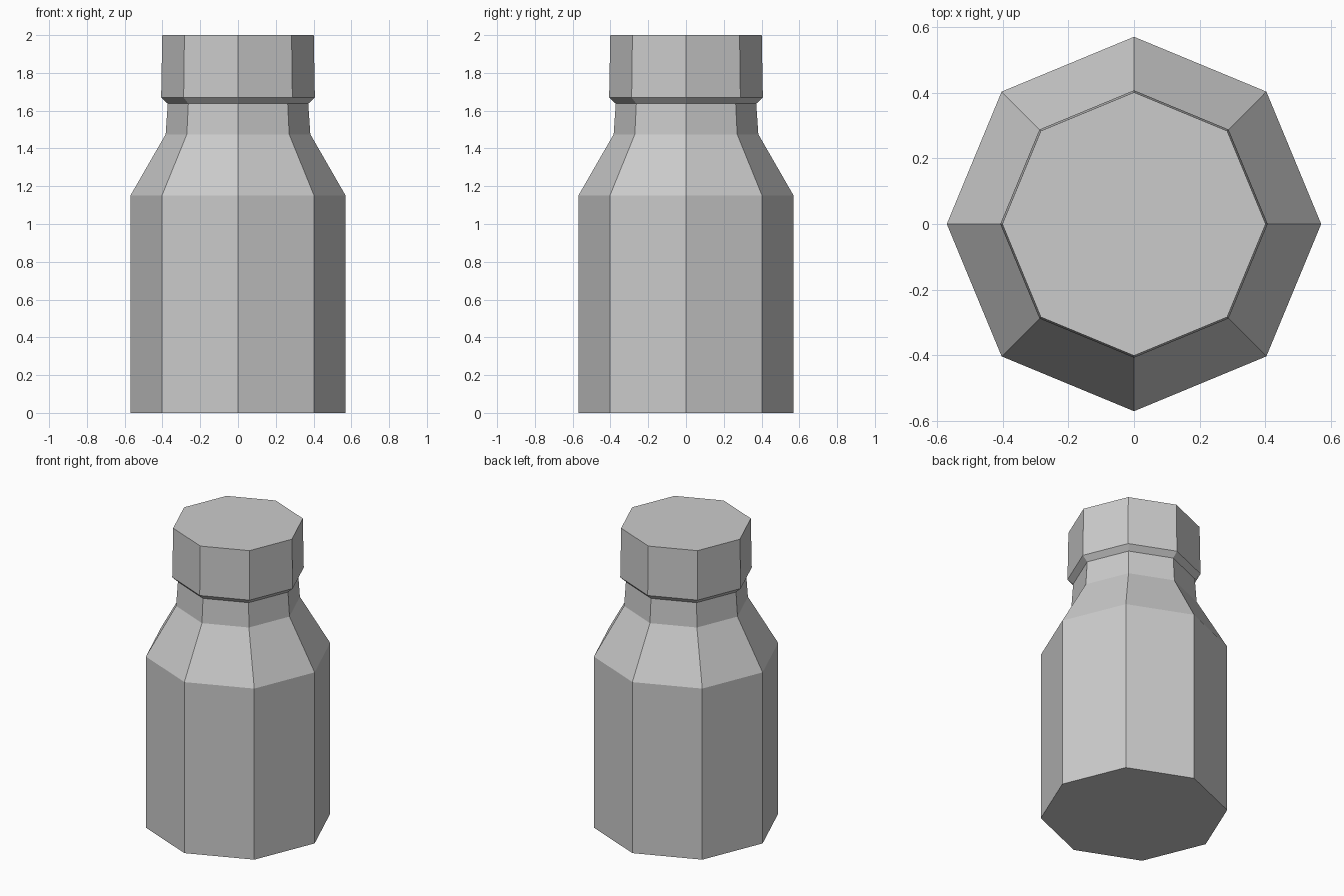
import bpy
import bmesh
from math import cos, sin, tau

SIDES = 8

cube = bpy.data.objects.get("Cube")
if cube:
    bpy.data.objects.remove(cube, do_unlink=True)

grey = bpy.data.materials.new("plain grey")
grey.use_nodes = True
colour = (0.6, 0.6, 0.6, 1)
grey.diffuse_color = colour
grey.node_tree.nodes["Principled BSDF"].inputs["Base Color"].default_value = colour


def turned_part(name, profile, close_bottom=False, close_top=False):
    """Sweep (radius, height) points around z into a flat-sided part."""
    bm = bmesh.new()
    rings = [[bm.verts.new((r * cos(tau * i / SIDES), r * sin(tau * i / SIDES), z))
              for i in range(SIDES)] for r, z in profile]
    for low, high in zip(rings, rings[1:]):
        for i in range(SIDES):
            j = (i + 1) % SIDES
            bm.faces.new((low[i], low[j], high[j], high[i]))
    if close_bottom:
        bm.faces.new(rings[0][::-1])
    if close_top:
        bm.faces.new(rings[-1])
    mesh = bpy.data.meshes.new(name)
    bm.to_mesh(mesh)
    bm.free()
    mesh.materials.append(grey)
    obj = bpy.data.objects.new(name, mesh)
    bpy.context.collection.objects.link(obj)
    return obj


# Straight body, sloping shoulder and short neck
turned_part("bottle_body", [(0.57, 0), (0.57, 1.15), (0.383, 1.475), (0.372, 1.637)],
            close_bottom=True)

# Cap with a chamfered lower rim
turned_part("cap", [(0.372, 1.637), (0.407, 1.67), (0.401, 2)], close_top=True)
